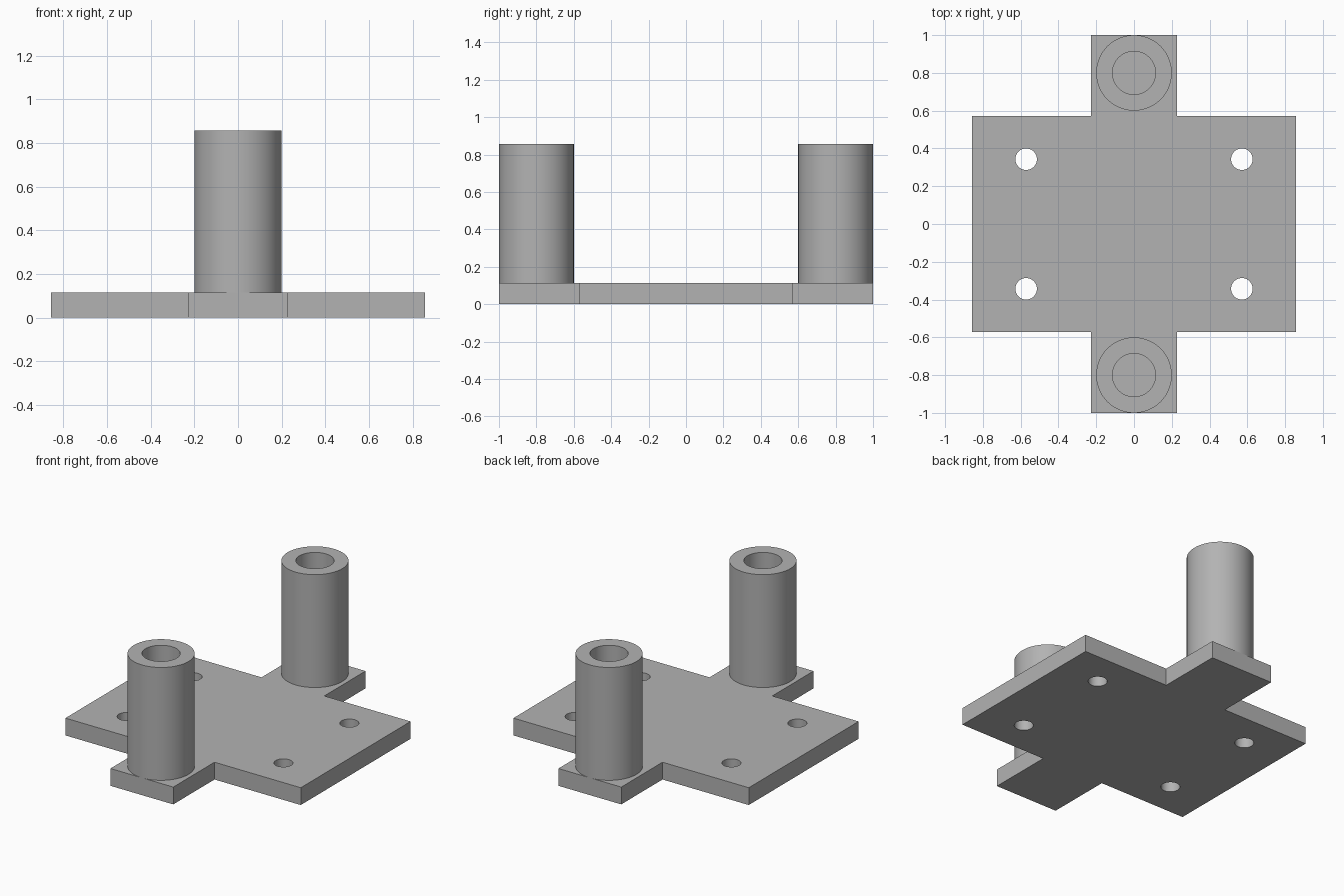
import bpy
import bmesh
from math import radians
from mathutils import Matrix, Vector

cube = bpy.data.objects.get("Cube")
if cube:
    bpy.data.objects.remove(cube, do_unlink=True)

THICK, TOP = 0.114, 0.857
HALF_X, HALF_Y, ARM = 0.857, 0.571, 0.2286
POST_Y, POST_R, BORE_R = 0.8, 0.2, 0.114
HOLE_X, HOLE_Y, HOLE_R = 0.571, 0.343, 0.057

grey = bpy.data.materials.new("plain grey")
grey.use_nodes = True
colour = (0.45, 0.45, 0.45, 1)
grey.diffuse_color = colour
grey.node_tree.nodes["Principled BSDF"].inputs["Base Color"].default_value = colour


def make_object(name, bm):
    bmesh.ops.recalc_face_normals(bm, faces=bm.faces)
    mesh = bpy.data.meshes.new(name)
    bm.to_mesh(mesh)
    bm.free()
    mesh.materials.append(grey)
    obj = bpy.data.objects.new(name, mesh)
    bpy.context.collection.objects.link(obj)
    return obj


def smooth(obj):
    bpy.ops.object.select_all(action="DESELECT")
    obj.select_set(True)
    bpy.context.view_layer.objects.active = obj
    bpy.ops.object.shade_smooth_by_angle(angle=radians(30))


# Base plate with front and back tabs: a quarter outline mirrored round
quarter = [(HALF_X, HALF_Y), (ARM, HALF_Y), (ARM, 1)]
right_half = [(x, -y) for x, y in reversed(quarter)] + quarter
outline = right_half + [(-x, -y) for x, y in right_half]
bm = bmesh.new()
base = bm.faces.new([bm.verts.new((x, y, 0)) for x, y in outline])
raised = bmesh.ops.extrude_face_region(bm, geom=[base])
bmesh.ops.translate(bm, vec=(0, 0, THICK),
                    verts=[v for v in raised["geom"] if isinstance(v, bmesh.types.BMVert)])
plate = make_object("base_plate", bm)

# Four screw holes drilled through the plate
bm = bmesh.new()
for sx in (-1, 1):
    for sy in (-1, 1):
        bmesh.ops.create_cone(bm, cap_ends=True, segments=48, radius1=HOLE_R,
                              radius2=HOLE_R, depth=1,
                              matrix=Matrix.Translation((sx * HOLE_X, sy * HOLE_Y, 0)))
cutter = make_object("screw_hole_cutter", bm)
cutter.hide_render = True
drill = plate.modifiers.new("screw_holes", "BOOLEAN")
drill.operation = "DIFFERENCE"
drill.solver = "EXACT"
drill.object = cutter
bpy.ops.object.select_all(action="DESELECT")
plate.select_set(True)
bpy.context.view_layer.objects.active = plate
bpy.ops.object.modifier_apply(modifier=drill.name)
bpy.data.objects.remove(cutter, do_unlink=True)
smooth(plate)

# Hollow posts, open down to the plate
for name, y in (("front_post", -POST_Y), ("back_post", POST_Y)):
    bm = bmesh.new()
    profile = [(BORE_R, THICK), (BORE_R, TOP), (POST_R, TOP), (POST_R, THICK)]
    verts = [bm.verts.new((r, 0, z)) for r, z in profile]
    edges = [bm.edges.new((verts[i], verts[(i + 1) % 4])) for i in range(4)]
    bmesh.ops.spin(bm, geom=verts + edges, cent=(0, 0, 0), axis=(0, 0, 1),
                   angle=radians(360), steps=96)
    bmesh.ops.remove_doubles(bm, verts=bm.verts, dist=0.0001)
    bmesh.ops.translate(bm, verts=bm.verts, vec=Vector((0, y, 0)))
    smooth(make_object(name, bm))
